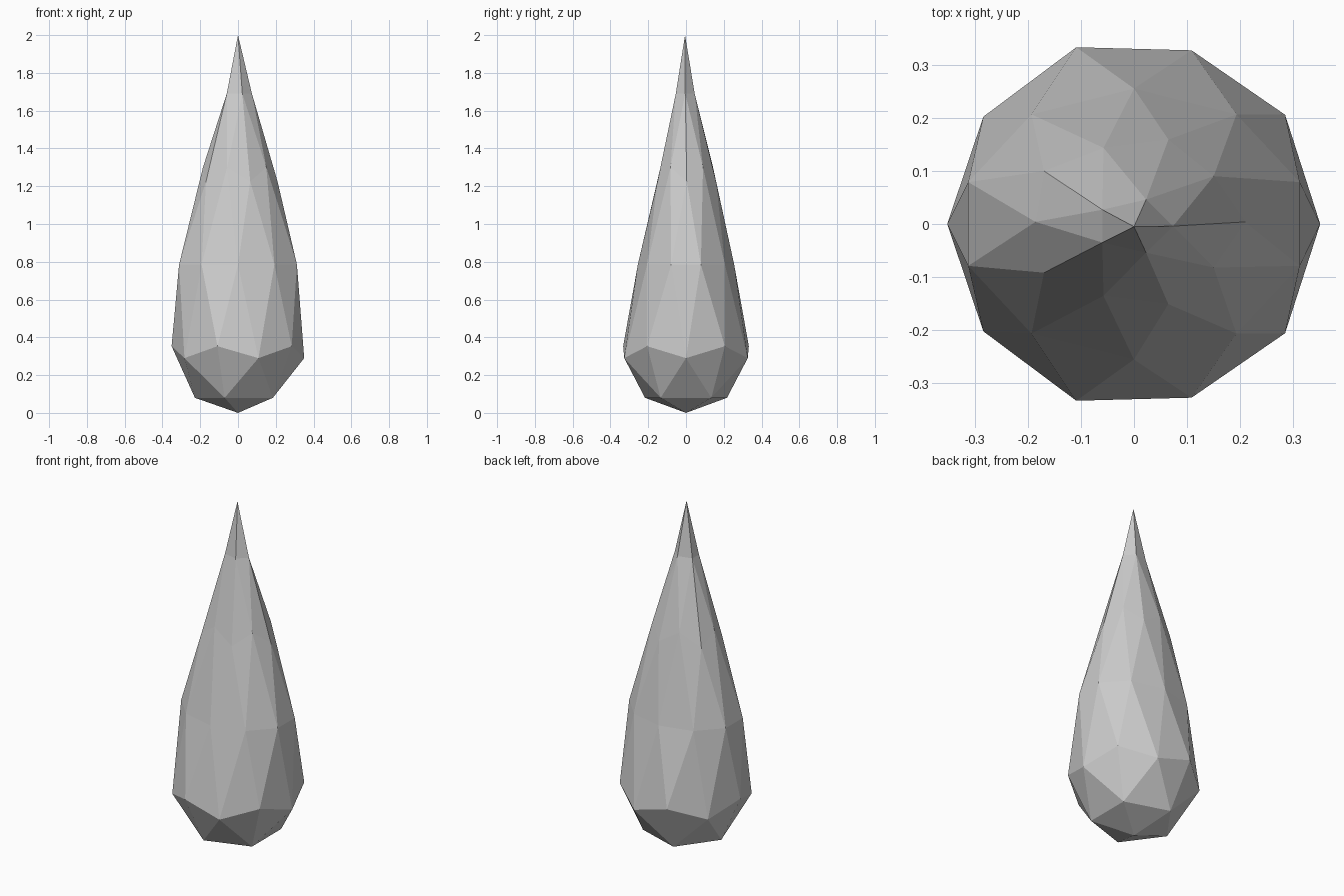
import bpy
import bmesh

# Unit icosphere height -> (new z, x scale, y scale, y shift)
PROFILE = [
    (-1.000, 0.00, 0.434, 0.434, 0.0),
    (-0.851, 0.08, 0.434, 0.434, 0.0),
    (-0.526, 0.29, 0.412, 0.404, 0.0),
    (-0.447, 0.353, 0.393, 0.391, 0.0),
    (0.000, 0.785, 0.328, 0.255, 0.0),
    (0.447, 1.225, 0.234, 0.182, 0.004),
    (0.526, 1.30, 0.218, 0.172, 0.004),
    (0.851, 1.69, 0.140, 0.100, -0.004),
    (1.000, 2.00, 0.0, 0.0, -0.005),
]

# Faceted teardrop: low-poly sphere stretched to a tapering point
bm = bmesh.new()
bmesh.ops.create_icosphere(bm, subdivisions=2, radius=1.0)
for v in bm.verts:
    _, z, sx, sy, dy = min(PROFILE, key=lambda p: abs(p[0] - v.co.z))
    v.co = (v.co.x * sx, v.co.y * sy + dy, z)
bmesh.ops.recalc_face_normals(bm, faces=bm.faces)

mesh = bpy.data.meshes.new("teardrop")
bm.to_mesh(mesh)
bm.free()
bpy.context.collection.objects.link(bpy.data.objects.new("teardrop", mesh))
